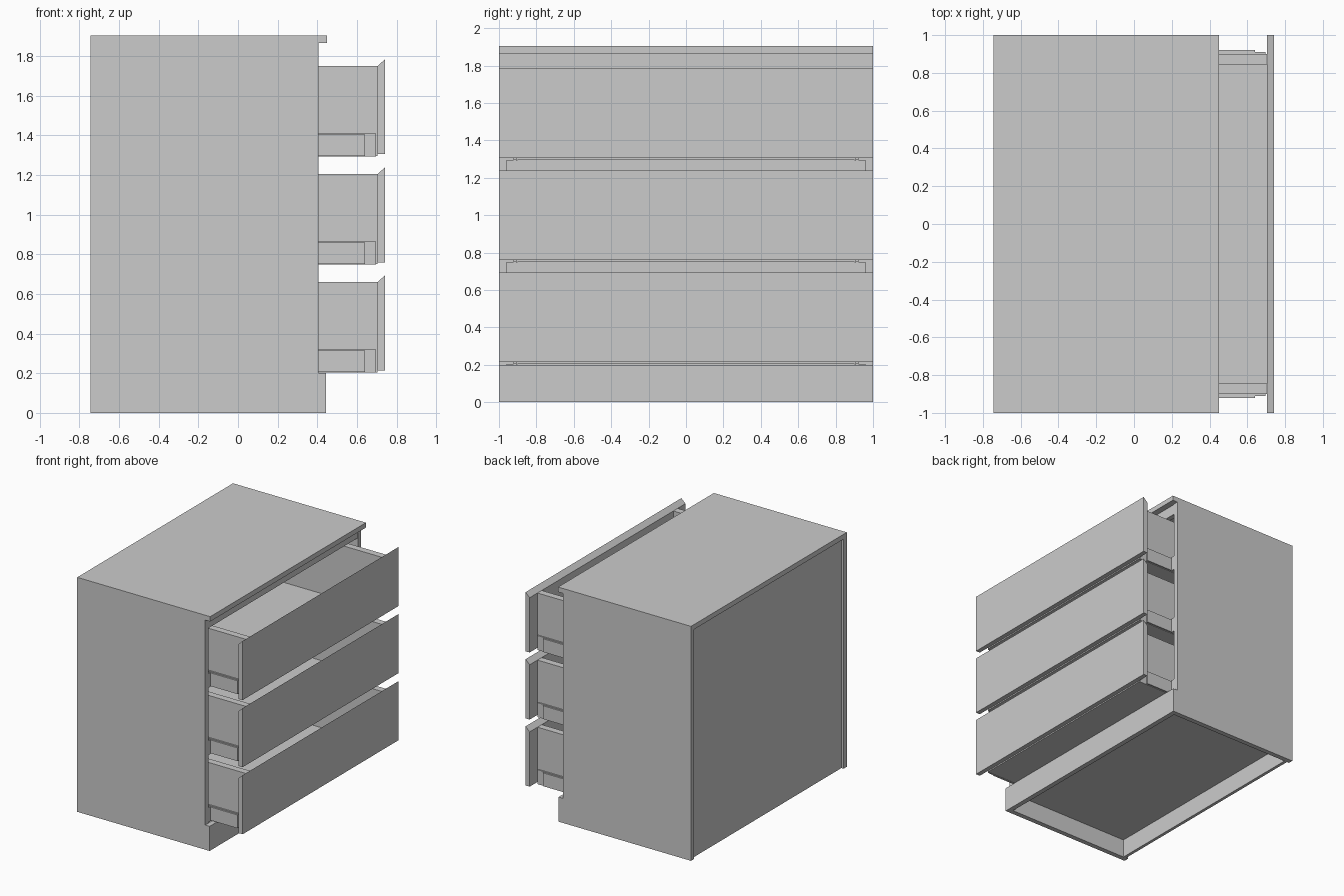
import bpy, bmesh

if "Cube" in bpy.data.objects:
    bpy.data.objects.remove(bpy.data.objects["Cube"])


def box(name, x0, x1, y0, y1, z0, z1):
    """Axis-aligned board given by its limits."""
    return prism(name, [(x0, z0), (x1, z0), (x1, z1), (x0, z1)], y0, y1)


def prism(name, profile, y0, y1):
    """Extrude an x-z profile along y."""
    bm = bmesh.new()
    face = bm.faces.new([bm.verts.new((x, y0, z)) for x, z in profile])
    ext = bmesh.ops.extrude_face_region(bm, geom=[face])
    verts = [g for g in ext["geom"] if isinstance(g, bmesh.types.BMVert)]
    bmesh.ops.translate(bm, verts=verts, vec=(0, y1 - y0, 0))
    bmesh.ops.recalc_face_normals(bm, faces=bm.faces)
    mesh = bpy.data.meshes.new(name)
    bm.to_mesh(mesh)
    bm.free()
    ob = bpy.data.objects.new(name, mesh)
    bpy.context.collection.objects.link(ob)
    return ob


def pair(name, x0, x1, y0, y1, z0, z1):
    """Board mirrored to both ends of the cabinet."""
    ob = box(name, x0, x1, y0, y1, z0, z1)
    ob.modifiers.new("mirror", "MIRROR").use_axis = (False, True, False)
    return ob


BACK, T = -0.745, 0.04
TOP = 1.905

# Cabinet carcass
box("top_panel", BACK, 0.45, -1, 1, TOP - T, TOP)
side = prism("side_panel", [(BACK, 0), (0.405, 0), (0.405, TOP - T), (BACK, TOP - T)], 0.96, 1)
side.modifiers.new("mirror", "MIRROR").use_axis = (False, True, False)
box("back_panel", BACK + 0.02, BACK + 0.045, -0.96, 0.96, 0, TOP - T)
box("bottom_panel", BACK + 0.045, 0.405, -0.96, 0.96, 0.15, 0.19)
box("plinth_front", 0.405, 0.445, -1, 1, 0, 0.2)
box("top_rail", 0.36, 0.40, -0.96, 0.96, 1.78, TOP - T)

# Three drawers, all pulled out by the same amount
for i in range(3):
    z = 0.215 + 0.545 * i
    # front board with slanted finger grip along its top
    prism("drawer_front", [(0.705, z), (0.742, z), (0.742, z + 0.48), (0.705, z + 0.445)], -1, 1)
    # drawer box
    pair("drawer_side", -0.35, 0.705, 0.845, 0.90, z - 0.01, z + 0.445)
    box("drawer_back", -0.35, -0.31, -0.845, 0.845, z - 0.01, z + 0.445)
    box("drawer_floor", -0.31, 0.705, -0.845, 0.845, z - 0.01, z + 0.005)
    # telescopic runners: drawer, middle and cabinet members
    pair("inner_runner", -0.35, 0.697, 0.90, 0.91, z - 0.012, z + 0.105)
    pair("middle_runner", -0.45, 0.64, 0.91, 0.922, z - 0.008, z + 0.10)
    pair("outer_runner", -0.65, 0.40, 0.922, 0.96, z - 0.012, z + 0.105)
